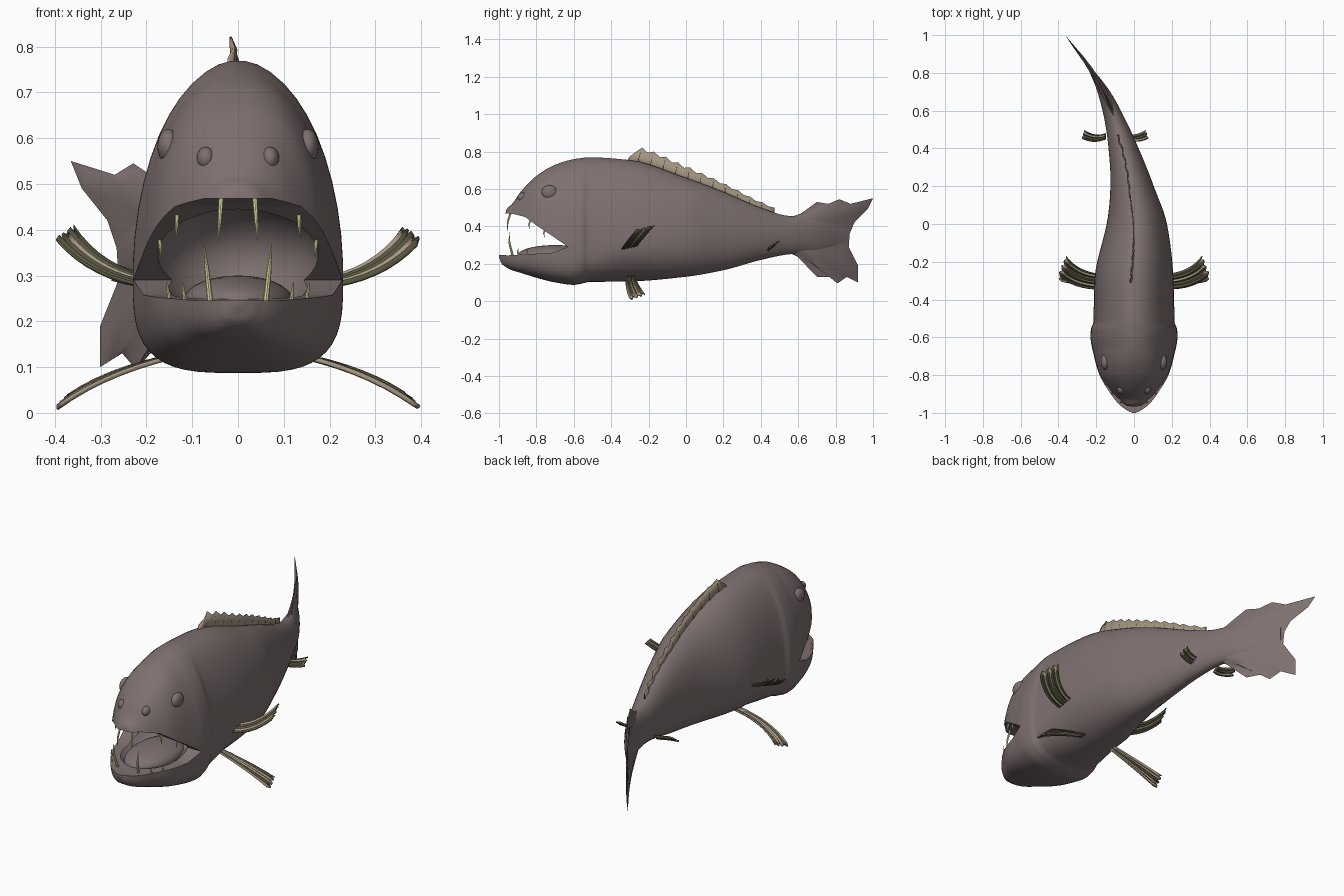
import bpy, bmesh, math
from mathutils import Vector

cube = bpy.data.objects.get("Cube")
if cube:
    bpy.data.objects.remove(cube)


def material(name, colour):
    m = bpy.data.materials.new(name)
    m.use_nodes = True
    m.diffuse_color = (*colour, 1)
    m.node_tree.nodes["Principled BSDF"].inputs["Base Color"].default_value = (*colour, 1)
    return m


SKIN = material("grey mauve skin", (0.21, 0.165, 0.162))
MEMBRANE = material("tan fin membrane", (0.38, 0.31, 0.225))
RAY = material("dark olive fin ray", (0.095, 0.09, 0.05))
TOOTH = material("pale yellow tooth", (0.88, 0.86, 0.45))


def make(name, bm, mats, angle=40):
    bmesh.ops.recalc_face_normals(bm, faces=bm.faces[:])
    mesh = bpy.data.meshes.new(name)
    bm.to_mesh(mesh)
    bm.free()
    ob = bpy.data.objects.new(name, mesh)
    bpy.context.collection.objects.link(ob)
    for m in mats:
        mesh.materials.append(m)
    smooth(ob, angle)
    return ob


def smooth(ob, angle):
    bpy.ops.object.select_all(action='DESELECT')
    bpy.context.view_layer.objects.active = ob
    ob.select_set(True)
    bpy.ops.object.shade_smooth_by_angle(angle=math.radians(angle))


def grid(rows, wrap=False, rule=lambda col: 0):
    """Skin a list of point rows; optionally closed around each row, with end caps."""
    bm = bmesh.new()
    vs = [[bm.verts.new(p) for p in row] for row in rows]
    n = len(rows[0])
    for a, b in zip(vs, vs[1:]):
        for j in range(n if wrap else n - 1):
            k = (j + 1) % n
            bm.faces.new((a[j], a[k], b[k], b[j])).material_index = rule(j)
    if wrap:
        bm.faces.new(vs[0])
        bm.faces.new(vs[-1])
    return bm


def ball(name, centre, radii, mats):
    bm = bmesh.new()
    bmesh.ops.create_uvsphere(bm, u_segments=24, v_segments=14, radius=1)
    for v in bm.verts:
        v.co = Vector(c + r * q for c, r, q in zip(centre, radii, v.co))
    return make(name, bm, mats)


# Body stations: y, centre x, half width, bottom z, top z
STATIONS = [
    (-1, 0, .01, .235, .26), (-.985, 0, .04, .2, .33), (-.96, 0, .075, .18, .49),
    (-.93, 0, .102, .165, .52), (-.88, 0, .137, .15, .59), (-.8, 0, .183, .125, .67),
    (-.7, 0, .212, .1, .73), (-.6, 0, .23, .087, .76), (-.56, 0, .229, .093, .766),
    (-.52, 0, .216, .102, .77), (-.3, 0, .21, .105, .755), (0, .015, .16, .13, .66),
    (.2, -.01, .115, .165, .585), (.4, -.055, .08, .22, .5), (.55, -.1, .056, .25, .456),
    (.7, -.16, .034, .26, .45), (.86, -.255, .004, .31, .4)]


def station(y, c):
    """Smooth monotone interpolation of one station column."""
    s = STATIONS
    slope = [(b[c] - a[c]) / (b[0] - a[0]) for a, b in zip(s, s[1:])]
    slope = [slope[0]] + slope + [slope[-1]]
    tan = [2 * p * q / (p + q) if p * q > 0 else 0 for p, q in zip(slope, slope[1:])]
    i = max(k for k in range(len(s) - 1) if s[k][0] <= y or k == 0)
    h = s[i + 1][0] - s[i][0]
    t = (y - s[i][0]) / h
    if t > 1:
        return s[-1][c] + tan[-1] * 1.35 * (y - s[-1][0])
    return ((1 + 2 * t) * (1 - t) ** 2 * s[i][c] + t * t * (3 - 2 * t) * s[i + 1][c]
            + h * t * (1 - t) * ((1 - t) * tan[i] - t * tan[i + 1]))


def power(v, e):
    return math.copysign(abs(v) ** (2 / e), v)


def ramp(v):
    return min(1, max(0, v))


def section(y, sides=48):
    cx, w, lo, hi = (station(y, c) for c in range(1, 5))
    mid = min(.29 + .065 * ramp((y + .7) / .9), (lo + hi) / 2)
    boxy_jaw = 2 + 1.3 * ramp((-.35 - y) / .25)
    boxy_snout = 2 + .5 * ramp((-.65 - y) / .15)
    ring = []
    for k in range(sides):
        a = math.tau * (k + .5) / sides
        c, s = math.cos(a), math.sin(a)
        e = boxy_snout if s > 0 else boxy_jaw
        ring.append((cx + w * power(c, e), y, mid + power(s, e) * (hi - mid if s > 0 else mid - lo)))
    return ring


ys = [a[0] + (b[0] - a[0]) * k / 6 for a, b in zip(STATIONS, STATIONS[1:]) for k in range(6)]
body = make("body", grid([section(y) for y in ys + [STATIONS[-1][0]]], wrap=True), [SKIN])

# Mouth: a wedge open at both sides, then a hollow throat and palate
MOUTH = [(-1.1, .25), (-.95, .245), (-.72, .258), (-.63, .29), (-.71, .345),
         (-.785, .395), (-.86, .45), (-.93, .468), (-1.1, .47)]
wedge = make("mouth_cutter", grid([[(x, y, z) for y, z in MOUTH] for x in (-.4, .4)], wrap=True), [SKIN])
throat = ball("throat_cutter", (0, -.73, .335), (.178, .215, .135), [SKIN])
for cutter in (wedge, throat):
    cutter.hide_render = True
    mod = body.modifiers.new("cut", 'BOOLEAN')
    mod.operation, mod.solver, mod.object = 'DIFFERENCE', 'EXACT', cutter
    bpy.context.view_layer.objects.active = body
    bpy.ops.object.modifier_apply(modifier=mod.name)
    bpy.data.objects.remove(cutter)
smooth(body, 35)
ball("tongue", (0, -.7, .245), (.12, .2, .055), [SKIN])

# Tail fin: two tapering sides that meet at a ragged outline
TAIL = [(.56, .45), (.65, .48), (.7, .53), (.76, .52), (.82, .545), (.88, .52), (1, .55),
        (.97, .49), (.9, .42), (.875, .36), (.87, .29), (.895, .24), (.92, .19), (.92, .1),
        (.86, .13), (.81, .095), (.77, .13), (.7, .13), (.67, .2), (.56, .255)]
last = len(TAIL) - 1
rows = []
for r in range(-8, 9):
    t = 1 - abs(r) / 8
    row = []
    for k, (y, z) in enumerate(TAIL):
        root = .45 - .195 * k / last
        yy = .56 + (y - .56) * t
        thick = (.002 + .028 * (1 - t)) * min(1, 4 * k / last, 4 * (1 - k / last))
        row.append((station(yy, 1) + math.copysign(thick, r), yy, root + (z - root) * t))
    rows.append(row)
make("tail_fin", grid(rows), [SKIN], 60)


def solid(ob, thickness):
    mod = ob.modifiers.new("thickness", 'SOLIDIFY')
    mod.thickness, mod.offset = thickness, 0
    return ob


def tube(name, points, radii, mat):
    """Tapered round spike through the points."""
    rings = []
    axis = (Vector(points[-1]) - Vector(points[0])).normalized()
    u = axis.orthogonal().normalized()
    v = axis.cross(u)
    for p, r in zip(points, radii):
        angles = [math.tau * k / 8 for k in range(8)]
        rings.append([Vector(p) + r * (math.cos(a) * u + math.sin(a) * v) for a in angles])
    return make(name, grid(rings, wrap=True), [mat])


# Dorsal fin: spiny membrane with dark rays
base, top, spines = [], [], 12
for k in range(2 * spines + 1):
    f = k / (2 * spines)
    y = -.33 + .8 * f
    x = station(y, 1) - .016 + .006 * math.sin(9 * f)
    z = station(y, 4)
    high = (.076 - .05 * f) * (.74 if k % 2 else 1) * min(1, f * 14 + .2)
    base.append((x, y, z - .03))
    top.append((x - .005 * math.cos(3 * k), y + .03 * (1 - f), z + high))
    if k % 2 == 0 and k:
        tube("dorsal_ray", (base[-1], top[-1]), (.0045, .002), RAY)
solid(make("dorsal_fin", grid([base, top]), [MEMBRANE]), .005)


def fin(name, path, root_half, tip_half, colours, ribs=10):
    """Curved fan: quadratic path, half-width vectors at root and tip, ribbed across."""
    a, b, c = map(Vector, path)
    rh, th = Vector(root_half), Vector(tip_half)
    rib = (c - a).cross(th).normalized() * .003
    rows = []
    for i in range(9):
        t = i / 8
        row = []
        for j in range(ribs + 1):
            tt = t * (.94 if j % 3 == 1 else 1)
            p = (1 - tt) ** 2 * a + 2 * tt * (1 - tt) * b + tt * tt * c
            row.append(p + rh.lerp(th, tt) * (2 * j / ribs - 1) + rib * (-1) ** j)
        rows.append(row)
    solid(make(name, grid(rows, rule=lambda j: int(j % 3 == 1)), colours), .006)


# Paired fins, eyes, nostrils and teeth
for side, s in (("left", 1), ("right", -1)):
    fin(side + "_pectoral_fin", ((s * .18, -.305, .283), (s * .31, -.3, .3), (s * .38, -.22, .393)),
        (s * .005, -.04, -.008), (s * .02, -.05, -.014), [RAY, MEMBRANE])
    fin(side + "_pelvic_fin", ((s * .08, -.29, .135), (s * .27, -.305, .105), (s * .385, -.26, .022)),
        (s * .005, -.02, 0), (s * .014, -.04, -.014), [MEMBRANE, RAY])
    mid = -.1
    fin(side + "_rear_fin", ((mid + s * .05, .465, .28), (mid + s * .11, .44, .285), (mid + s * .17, .475, .305)),
        (0, -.015, -.012), (s * .006, -.022, -.016), [RAY, MEMBRANE], 6)
    ball(side + "_eye", (s * .152, -.73, .582), (.024, .042, .038), [SKIN])
    ball(side + "_nostril", (s * .07, -.87, .555), (.02, .03, .026), [SKIN])
    # Root point, tip point and thickness of each tooth
    teeth = [((.036, -.935, .48), (.043, -.955, .375), .006), ((.06, -.925, .235), (.074, -.945, .37), .007),
             ((.115, -.89, .235), (.121, -.895, .285), .005), ((.148, -.84, .235), (.155, -.845, .285), .005),
             ((.133, -.83, .435), (.135, -.835, .385), .005), ((.172, -.75, .39), (.168, -.755, .34), .005)]
    for root, tip, r in teeth:
        p, q = (Vector((s * v[0], v[1], v[2])) for v in (root, tip))
        bow = p.lerp(q, .55) + Vector((0, -.008, 0))
        tube(side + "_tooth", (p, bow, q), (r, r * .75, .0008), TOOTH)
